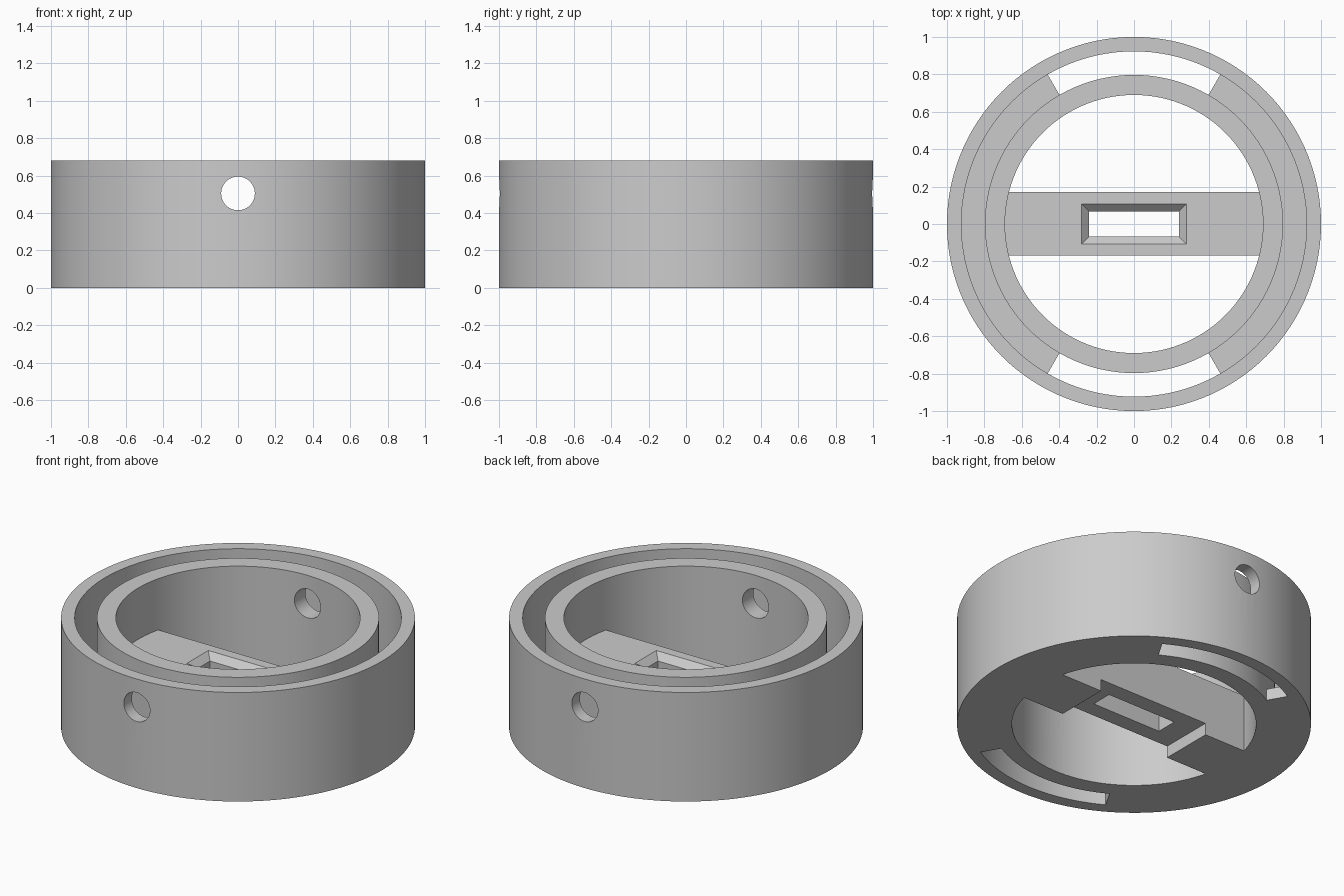
import bpy, bmesh, math

if "Cube" in bpy.data.objects:
    bpy.data.objects.remove(bpy.data.objects["Cube"])

H, FLOOR, SEG = 0.68, 0.072, 120
R_OUT, R_CH_OUT, R_CH_IN, R_IN = 1.0, 0.923, 0.797, 0.69

grey = bpy.data.materials.new("plain grey")
grey.diffuse_color = (0.6, 0.6, 0.6, 1)
grey.use_nodes = True
grey.node_tree.nodes["Principled BSDF"].inputs["Base Color"].default_value = grey.diffuse_color


def make(name, bm):
    bmesh.ops.recalc_face_normals(bm, faces=bm.faces)
    me = bpy.data.meshes.new(name)
    bm.to_mesh(me)
    bm.free()
    me.materials.append(grey)
    ob = bpy.data.objects.new(name, me)
    bpy.context.collection.objects.link(ob)
    return ob


def combine(target, other, operation):
    bpy.context.view_layer.objects.active = target
    mod = target.modifiers.new("bool", 'BOOLEAN')
    mod.operation, mod.solver, mod.object = operation, 'EXACT', other
    bpy.ops.object.modifier_apply(modifier=mod.name)
    bpy.data.objects.remove(other)


def loft(bm, loops):
    # closed solid through matching loops of points
    rows = [[bm.verts.new(p) for p in loop] for loop in loops]
    n = len(rows[0])
    for a, b in zip(rows, rows[1:]):
        for i in range(n):
            bm.faces.new((a[i], a[(i + 1) % n], b[(i + 1) % n], b[i]))
    bm.faces.new(rows[0])
    bm.faces.new(rows[-1])


# Double-walled ring: U-shaped section, floor left open over two 60 degree arcs
section = [(R_OUT, 0), (R_OUT, H), (R_CH_OUT, H), (R_CH_OUT, FLOOR), (R_CH_IN, FLOOR),
           (R_CH_IN, H), (R_IN, H), (R_IN, 0), (R_CH_IN, 0), (R_CH_OUT, 0)]
solid_edges = [(i, (i + 1) % 10) for i in range(10)]
slot_edges = [e for e in solid_edges if e not in ((3, 4), (8, 9))] + [(3, 9), (4, 8)]


def is_slot(s):
    return 60 < ((s % SEG) + 0.5) * 360 / SEG % 180 < 120


bm = bmesh.new()
rows = []
for s in range(SEG):
    a = 2 * math.pi * s / SEG
    rows.append([bm.verts.new((r * math.cos(a), r * math.sin(a), z)) for r, z in section])
for s in range(SEG):
    a, b = rows[s], rows[(s + 1) % SEG]
    for i, j in (slot_edges if is_slot(s) else solid_edges):
        bm.faces.new((a[i], a[j], b[j], b[i]))
    if is_slot(s) != is_slot(s - 1):
        bm.faces.new([a[i] for i in (3, 4, 8, 9)])
ring = make("ring_housing", bm)

# Round hole through both walls, front and back
bm = bmesh.new()
circle = [(0.09 * math.cos(math.pi * k / 24), 0.505 + 0.09 * math.sin(math.pi * k / 24))
          for k in range(48)]
loft(bm, [[(x, y, z) for x, z in circle] for y in (-1.2, 1.2)])
combine(ring, make("hole_cutter", bm), 'DIFFERENCE')

# Cross bar with a shallow recess underneath
bm = bmesh.new()
outline = [(-0.74, 0), (-0.385, 0), (-0.385, 0.074), (0.385, 0.074),
           (0.385, 0), (0.74, 0), (0.74, 0.36), (-0.74, 0.36)]
loft(bm, [[(x, y, z) for x, z in outline] for y in (-0.168, 0.17)])
bar = make("cross_bar", bm)

# Rectangular socket with a flared top
bm = bmesh.new()
levels = [(-0.1, 0.24, 0.067), (0.32, 0.24, 0.067), (0.40, 0.32, 0.147)]
loft(bm, [[(-w, -d, z), (w, -d, z), (w, d, z), (-w, d, z)] for z, w, d in levels])
combine(bar, make("socket_cutter", bm), 'DIFFERENCE')
combine(ring, bar, 'UNION')

# Smooth curved walls, crisp edges
bpy.ops.object.select_all(action='DESELECT')
ring.select_set(True)
bpy.context.view_layer.objects.active = ring
bpy.ops.object.shade_smooth_by_angle(angle=math.radians(25))
